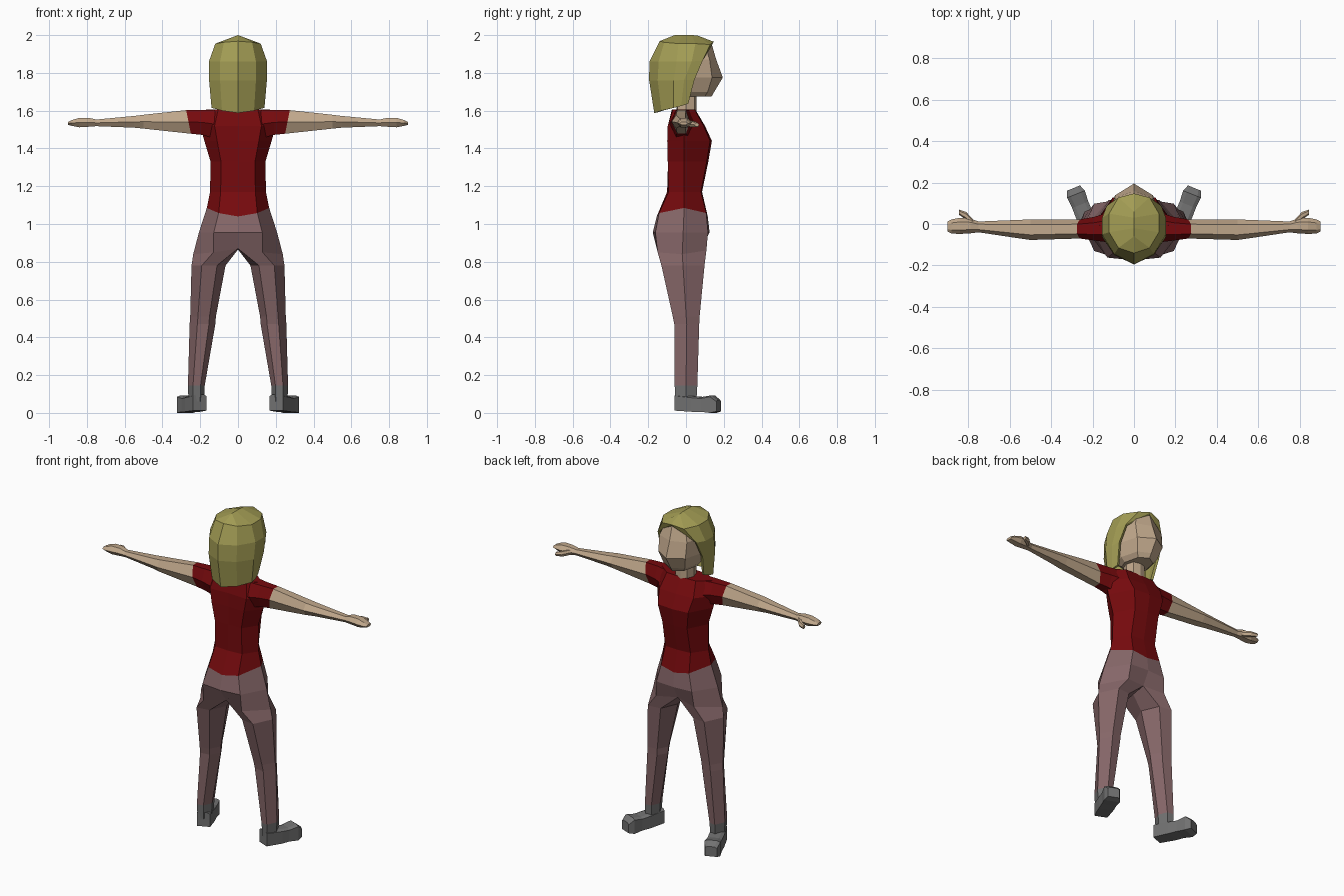
import bpy, bmesh, math


def material(name, rgb):
    m = bpy.data.materials.new(name)
    m.diffuse_color = (*rgb, 1)
    return m


SKIN = material("skin", (0.53, 0.39, 0.26))
HAIR = material("blond hair", (0.37, 0.34, 0.09))
SHIRT = material("red shirt", (0.18, 0.003, 0.004))
CLOTH = material("mauve trousers", (0.24, 0.135, 0.14))
SHOE = material("grey shoes", (0.165, 0.165, 0.165))


def loft(name, rings, mat, closed=True, start=False, end=False):
    """Skin rings of points given for the +x side, and mirror them to -x."""
    bm = bmesh.new()
    for s in (1, -1):
        vs = [[bm.verts.new((s * x, y, z)) for x, y, z in r] for r in rings]
        n = len(rings[0])
        for a, b in zip(vs, vs[1:]):
            for i in range(n if closed else n - 1):
                j = (i + 1) % n
                bm.faces.new((a[i], a[j], b[j], b[i]))
        if start:
            bm.faces.new(vs[0])
        if end:
            bm.faces.new(vs[-1])
    bmesh.ops.remove_doubles(bm, verts=bm.verts, dist=0.0005)
    bmesh.ops.recalc_face_normals(bm, faces=bm.faces)
    me = bpy.data.meshes.new(name)
    bm.to_mesh(me)
    bm.free()
    me.materials.append(mat)
    ob = bpy.data.objects.new(name, me)
    bpy.context.collection.objects.link(ob)
    return ob


def trunk(z, hw, back, front, side=-0.01, dip=0.0, crease=0.0):
    """Half outline from the back centre round the side to the front centre."""
    return [(0, back + crease, z - dip), (hw * 0.62, back * 0.92, z - dip * 0.6),
            (hw, side, z), (hw * 0.58, front * 0.93, z - dip * 0.6),
            (0, front, z - dip)]


def limb(z, xin, xout, back, front):
    """Six-sided leg section."""
    w, yc = xout - xin, (back + front) / 2
    return [(xin + w * 0.25, back * 0.9, z), (xin + w * 0.7, back, z), (xout, yc, z),
            (xin + w * 0.7, front, z), (xin + w * 0.25, front * 0.9, z), (xin, yc, z)]


def arm(x, lo, hi, y0, y1, slant=0.0):
    """Six-sided arm section, optionally leaning outwards at the top."""
    w, zm = y1 - y0, (lo + hi) / 2
    pts = [(y0, zm), (y0 + w * 0.25, hi), (y0 + w * 0.75, hi),
           (y1, zm), (y0 + w * 0.75, lo), (y0 + w * 0.25, lo)]
    return [(x + slant * (z - zm) / (hi - lo), y, z) for y, z in pts]


# Shirt body and sleeves
hem = trunk(1.085, 0.165, -0.155, 0.115, dip=0.045)
loft("shirt", [
    trunk(1.605, 0.17, -0.075, 0.05),
    trunk(1.52, 0.2, -0.105, 0.1, crease=0.015),
    trunk(1.44, 0.178, -0.108, 0.137, crease=0.015),
    trunk(1.33, 0.145, -0.105, 0.118, crease=0.01),
    trunk(1.17, 0.148, -0.1, 0.085),
    hem], SHIRT, closed=False, start=True)
cuff = arm(0.262, 1.478, 1.603, -0.07, 0.022, 0.025)
loft("sleeve", [arm(0.11, 1.45, 1.604, -0.09, 0.06),
                arm(0.19, 1.472, 1.604, -0.08, 0.035), cuff], SHIRT, end=True)

# Trousers: hips, then two legs sharing the crotch line
crotch = [(0, -0.115, 0.87), (0.13, -0.15, 0.85), (0.237, -0.02, 0.84),
          (0.13, 0.108, 0.86), (0, 0.08, 0.875)]
hips = [hem, trunk(0.955, 0.207, -0.176, 0.125, -0.015), crotch]
loft("trouser_hips", hips, CLOTH, closed=False)
ankle = limb(0.145, 0.176, 0.265, -0.06, 0.06)
loft("trouser_legs", [
    crotch + [(0, -0.01, 0.865)],
    limb(0.78, 0.066, 0.246, -0.13, 0.098),
    limb(0.51, 0.117, 0.253, -0.07, 0.072),
    limb(0.47, 0.12, 0.256, -0.062, 0.07),
    ankle], CLOTH)

# Shoes: ankle cuffs and feet turned outwards
loft("shoe_cuff", [ankle, limb(0.06, 0.18, 0.262, -0.055, 0.055)], SHOE)
turn = math.radians(22)


def foot(d, w, z0, z1):
    c, s = math.cos(turn), math.sin(turn)
    return [(0.222 + k * c + d * s, d * c - k * s, z)
            for k, z in ((-w, z0), (w, z0), (w, z1), (w * 0.6, z1 + 0.008),
                         (-w * 0.6, z1 + 0.008), (-w, z1))]


loft("shoe", [foot(-0.05, 0.038, 0.012, 0.09), foot(0.05, 0.043, 0.006, 0.08),
              foot(0.1, 0.042, 0.006, 0.076), foot(0.155, 0.046, 0.0, 0.085),
              foot(0.187, 0.034, 0.008, 0.06)], SHOE, start=True, end=True)

# Bare arms, hands and thumbs
loft("arm", [
    cuff,
    arm(0.5, 1.505, 1.578, -0.077, 0.022),
    arm(0.55, 1.51, 1.572, -0.07, 0.02),
    arm(0.75, 1.518, 1.553, -0.04, 0.012),
    arm(0.79, 1.515, 1.562, -0.045, 0.026),
    arm(0.84, 1.512, 1.562, -0.048, 0.03),
    arm(0.88, 1.52, 1.55, -0.046, 0.022),
    arm(0.9, 1.525, 1.54, -0.036, 0.012)], SKIN, end=True)
loft("thumb", [arm(0.775, 1.52, 1.55, -0.01, 0.02),
               arm(0.81, 1.513, 1.543, 0.02, 0.058),
               arm(0.845, 1.515, 1.535, 0.045, 0.07)], SKIN, end=True)

# Neck and head
loft("neck", [[(0, -0.05, z), (0.04, -0.045, z), (0.055, 0, z), (0.04, 0.045, z),
               (0, 0.055, z)] for z in (1.59, 1.72)], SKIN, closed=False)


def skull(z, hw, back, cheek, front):
    return [(0, back, z), (hw * 0.75, back * 0.8, z), (hw, 0.01, z),
            (hw * 0.72, cheek, z), (0, front, z)]


loft("head", [
    skull(1.675, 0.075, -0.05, 0.1, 0.135),
    skull(1.70, 0.1, -0.09, 0.115, 0.15),
    skull(1.775, 0.128, -0.13, 0.138, 0.195),
    skull(1.87, 0.13, -0.14, 0.125, 0.16),
    skull(1.95, 0.09, -0.11, 0.1, 0.137)], SKIN, closed=False, start=True, end=True)

# Hair: a bob open at the face, with a parted fringe
edge = (0.132, 0.088, 1.865)
temple = (0.145, 0.045, 1.765)
tip = (0.13, 0.012, 1.637)
hair = loft("hair", [
    [(0, -0.06, 2.0), (0, -0.06, 2.0), (0, -0.02, 2.0), (0, 0.03, 2.0),
     (0, 0.06, 1.998), (0, 0.06, 1.998)],
    [(0, -0.14, 1.968), (0.075, -0.115, 1.962), (0.12, -0.04, 1.955),
     (0.12, 0.05, 1.955), (0.075, 0.128, 1.95), (0, 0.147, 1.965)],
    [(0, -0.194, 1.86), (0.095, -0.145, 1.86), (0.154, -0.05, 1.86),
     (0.154, 0.03, 1.86), edge, edge],
    [(0, -0.195, 1.76), (0.095, -0.15, 1.76), (0.153, -0.065, 1.76),
     (0.153, -0.01, 1.762), temple, temple],
    [(0, -0.168, 1.588), (0.085, -0.13, 1.6), (0.14, -0.065, 1.615),
     (0.14, -0.025, 1.625), tip, tip]], HAIR, closed=False)
shell = hair.modifiers.new("thickness", "SOLIDIFY")
shell.thickness = 0.015
shell.offset = -1
